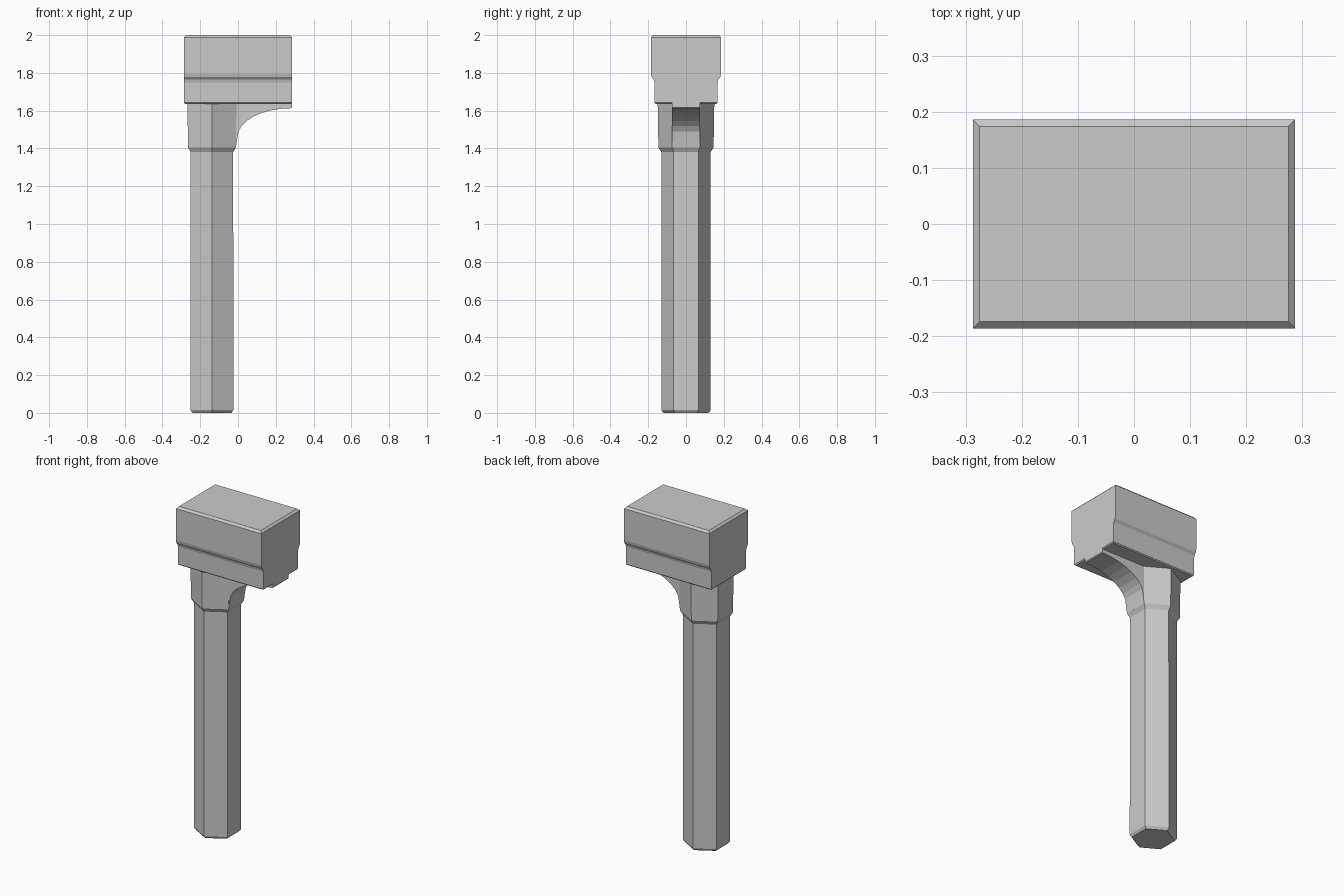
import bpy, math

if "Cube" in bpy.data.objects:
    bpy.data.objects.remove(bpy.data.objects["Cube"])

def make(name, verts, faces):
    mesh = bpy.data.meshes.new(name)
    mesh.from_pydata(verts, [], faces)
    obj = bpy.data.objects.new(name, mesh)
    bpy.context.collection.objects.link(obj)
    return obj

def loft(name, rings):
    """Skin a stack of equal-length rings and cap both ends."""
    n = len(rings[0])
    faces = [tuple(range(n))[::-1], tuple(range((len(rings) - 1) * n, len(rings) * n))]
    for r in range(len(rings) - 1):
        for i in range(n):
            j = (i + 1) % n
            faces.append((r * n + i, r * n + j, (r + 1) * n + j, (r + 1) * n + i))
    return make(name, [v for ring in rings for v in ring], faces)

def hexagon(radius, z, cx=-0.138):
    return [(cx + radius * math.cos(math.radians(60 * k + 30)),
             radius * math.sin(math.radians(60 * k + 30)), z) for k in range(6)]

def rect(x, y, z):
    return [(x, -y, z), (x, y, z), (-x, y, z), (-x, -y, z)]

# Hexagonal handle flaring into the collar below the head
loft("handle", [hexagon(r, z) for r, z in [
    (0.119, 0), (0.131, 0.015), (0.130, 1.38), (0.146, 1.405), (0.150, 1.645)]])

# Block head with stepped long sides and chamfered rims
loft("head", [rect(x, y, z) for x, y, z in [
    (0.281, 0.160, 1.636), (0.287, 0.166, 1.642), (0.287, 0.167, 1.75),
    (0.287, 0.171, 1.765), (0.287, 0.182, 1.778), (0.287, 0.186, 1.795),
    (0.287, 0.186, 1.988), (0.275, 0.174, 2.0)]])

# Concave brace under the overhanging side of the head
profile = [(-0.10, 1.405), (-0.0115, 1.405)]
for k in range(9):
    a = math.radians(180 - 90 * k / 8)
    profile.append((0.282 + 0.285 * math.cos(a), 1.46 + 0.153 * math.sin(a)))
profile += [(0.287, 1.618), (0.287, 1.645), (-0.10, 1.645)]
brace = loft("brace", [[(x, y, z) for x, z in profile] for y in (0.073, -0.073)])
